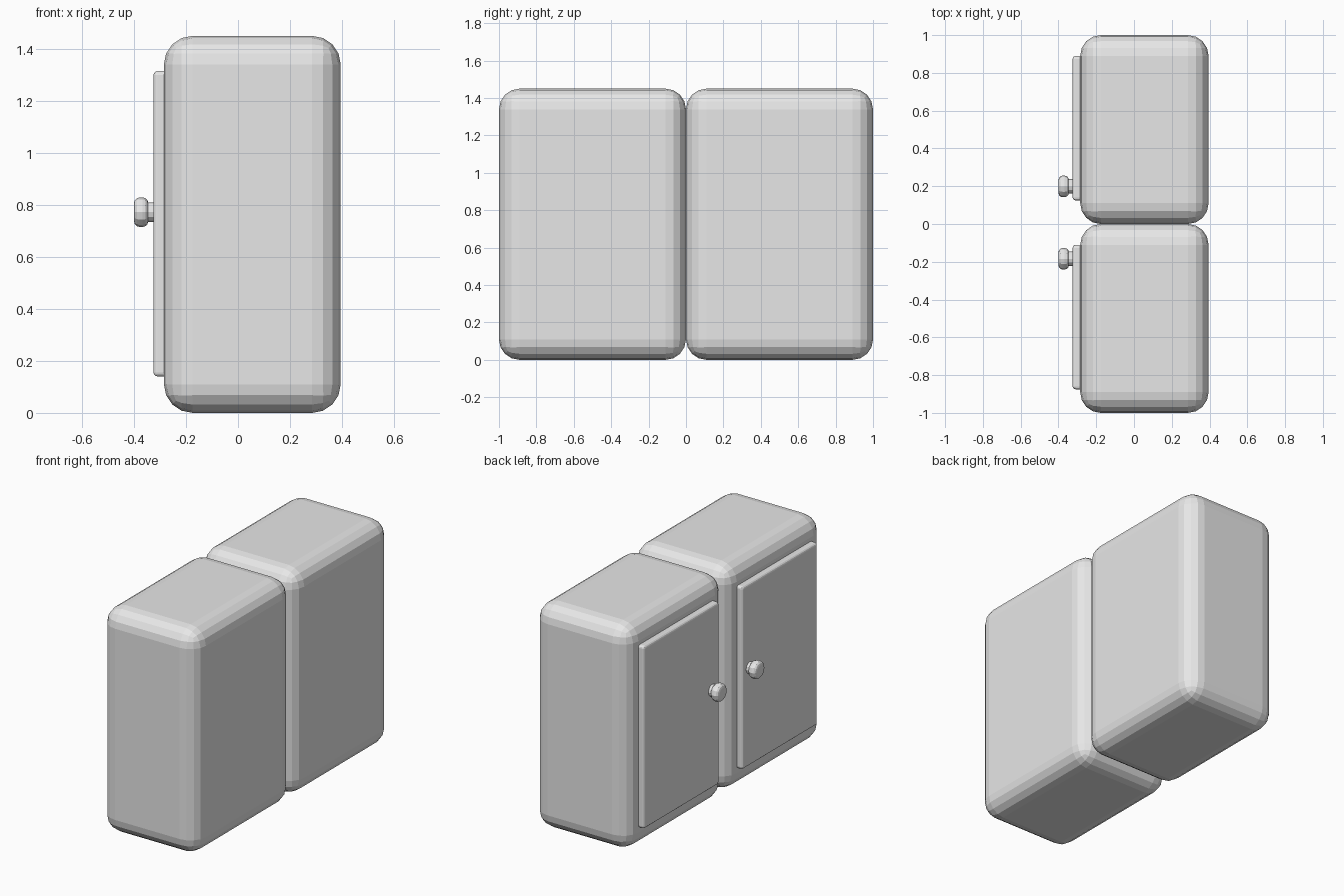
import bpy, math
from mathutils import Matrix

default = bpy.data.objects.get("Cube")
if default:
    bpy.data.objects.remove(default, do_unlink=True)

# Single plain grey
grey = bpy.data.materials.new("plain_grey")
grey.use_nodes = True
color = (0.8, 0.8, 0.8, 1)
grey.diffuse_color = color
grey.node_tree.nodes["Principled BSDF"].inputs["Base Color"].default_value = color


def finish(name, bevel, segments):
    obj = bpy.context.object
    obj.name = name
    obj.data.materials.append(grey)
    if bevel:
        mod = obj.modifiers.new("rounded_edges", "BEVEL")
        mod.width = bevel
        mod.segments = segments
        mod.limit_method = "ANGLE"
        mod.angle_limit = math.radians(50)
    return obj


def box(name, low, high, bevel, segments):
    bpy.ops.mesh.primitive_cube_add(size=1)
    obj = bpy.context.object
    size = [h - l for l, h in zip(low, high)]
    centre = [(h + l) / 2 for l, h in zip(low, high)]
    obj.data.transform(Matrix.Translation(centre) @ Matrix.Diagonal((*size, 1)))
    return finish(name, bevel, segments)


def disc(name, x0, x1, radius, y, z, bevel=0, segments=1):
    bpy.ops.mesh.primitive_cylinder_add(
        vertices=12, radius=radius, depth=x1 - x0,
        location=((x0 + x1) / 2, y, z), rotation=(0, math.pi / 2, 0))
    return finish(name, bevel, segments)


# Two cabinets side by side, doors on the -x side, knobs next to the gap
for side, y, knob_y in (("left", 0, 0.199), ("right", -1, -0.184)):
    box(side + "_cabinet", (-0.285, y, 0), (0.395, y + 1, 1.45), 0.11, 4)
    box(side + "_door", (-0.325, y + 0.125, 0.14), (-0.25, y + 0.89, 1.315), 0.016, 3)
    disc(side + "_knob_stem", -0.35, -0.31, 0.038, knob_y, 0.772)
    disc(side + "_knob", -0.4, -0.345, 0.057, knob_y, 0.772, 0.022, 3)
